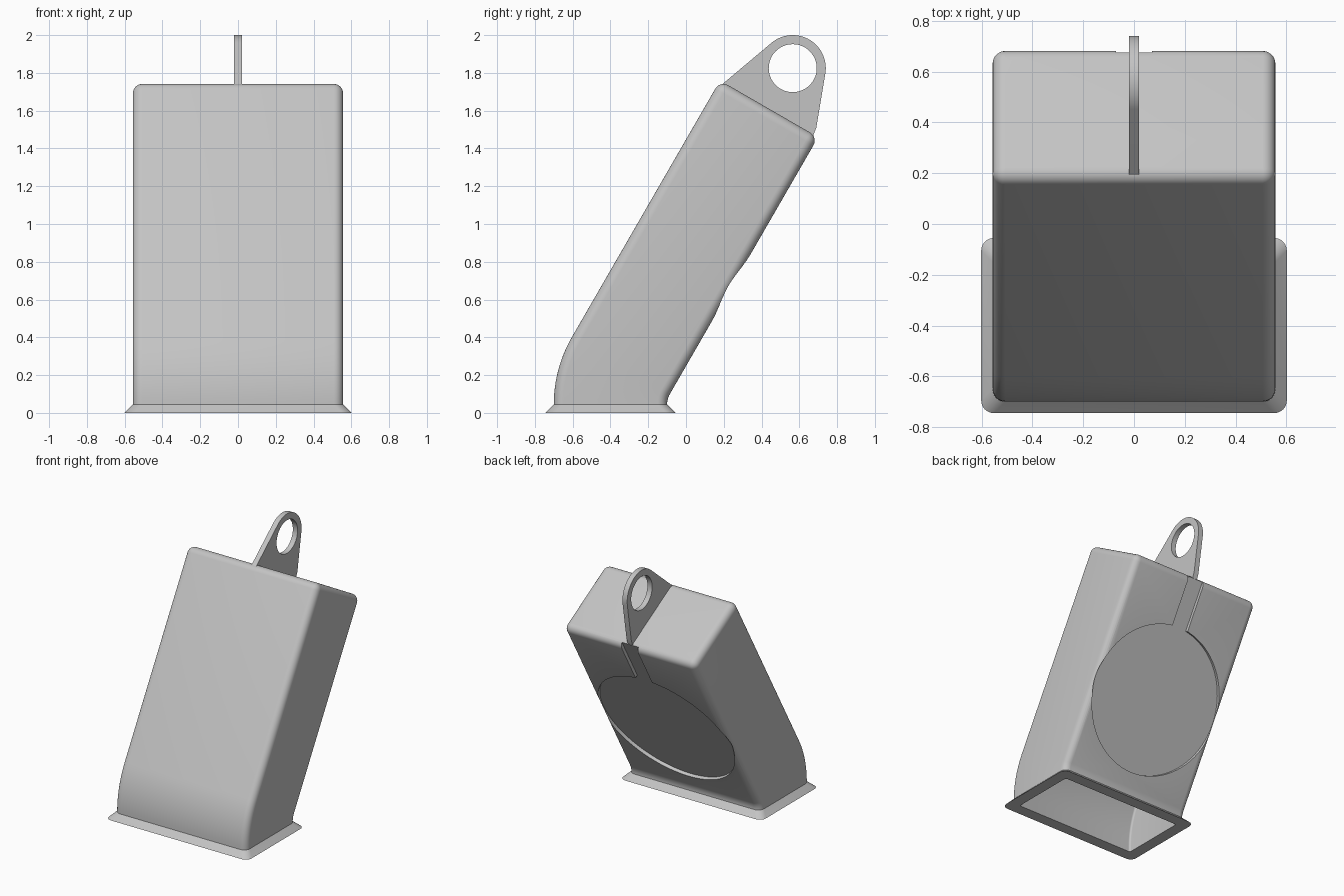
import bpy, bmesh
from math import sin, cos, pi, radians, asin, sqrt
from mathutils import Vector

if "Cube" in bpy.data.objects:
    bpy.data.objects.remove(bpy.data.objects["Cube"], do_unlink=True)

grey = bpy.data.materials.new("plain grey")
grey.use_nodes = True
COLOUR = (0.55, 0.55, 0.55, 1)
grey.diffuse_color = COLOUR
grey.node_tree.nodes["Principled BSDF"].inputs["Base Color"].default_value = COLOUR

HALF_X, HALF_U = 0.557, 0.30       # half width and half depth of the tube
WALL, FILLET, LIP = 0.045, 0.05, 0.045
PIVOT = Vector((0, 0.01, LIP))     # centre of the bend at the foot
MID_U = 0.41                       # distance from the pivot to the tube axis
LEAN = radians(30)
LENGTH = 1.57                      # straight length after the bend
RECESS = 0.025


def finish(name, bm):
    bmesh.ops.recalc_face_normals(bm, faces=bm.faces)
    mesh = bpy.data.meshes.new(name)
    bm.to_mesh(mesh)
    bm.free()
    mesh.materials.append(grey)
    ob = bpy.data.objects.new(name, mesh)
    bpy.context.collection.objects.link(ob)
    return ob


def activate(ob):
    bpy.ops.object.select_all(action='DESELECT')
    ob.select_set(True)
    bpy.context.view_layer.objects.active = ob


def cut(ob, cutter):
    mod = ob.modifiers.new("cut", 'BOOLEAN')
    mod.operation, mod.solver, mod.object = 'DIFFERENCE', 'EXACT', cutter
    activate(ob)
    bpy.ops.object.modifier_apply(modifier=mod.name)
    bpy.data.objects.remove(cutter, do_unlink=True)


def smooth(ob):
    activate(ob)
    bpy.ops.object.shade_smooth_by_angle(angle=radians(32))


def prism(name, points, origin, a, b, low, high):
    """Extrude a flat outline, given along axes a and b, along their normal."""
    bm = bmesh.new()
    n = a.cross(b)
    face = bm.faces.new([bm.verts.new(origin + a * p + b * q + n * low) for p, q in points])
    top = bmesh.ops.extrude_face_region(bm, geom=[face])
    verts = [g for g in top["geom"] if isinstance(g, bmesh.types.BMVert)]
    bmesh.ops.translate(bm, verts=verts, vec=n * (high - low))
    return finish(name, bm)


def arc(cx, cy, r, start, end, steps):
    return [(cx + r * cos(start + (end - start) * i / steps),
             cy + r * sin(start + (end - start) * i / steps)) for i in range(steps + 1)]


def axes(angle):
    """Directions toward the front and along the tube at a bend angle."""
    return Vector((0, -cos(angle), sin(angle))), Vector((0, sin(angle), cos(angle)))


def ring(bm, angle, along, grow, radius):
    """One rounded rectangular section of the tube."""
    front, up = axes(angle)
    hx, hu = HALF_X + grow - radius, HALF_U + grow - radius
    pts = []
    for k, (sx, su) in enumerate(((1, 1), (-1, 1), (-1, -1), (1, -1))):
        pts += arc(sx * hx, su * hu, radius, k * pi / 2, (k + 1) * pi / 2, 6)
    return [bm.verts.new(PIVOT + Vector((x, 0, 0)) + front * (MID_U + u) + up * along)
            for x, u in pts]


# Body: one hollow shell, lofted up the outside and down the inside
bm = bmesh.new()
bend = [LEAN * i / 12 for i in range(13)]
outer = [ring(bm, 0, -LIP, LIP, FILLET)]
outer += [ring(bm, a, 0, 0, FILLET) for a in bend]
for i in range(7):
    t = i / 6 * pi / 2
    e = min(FILLET * (1 - cos(t)), FILLET - 0.001)
    outer.append(ring(bm, LEAN, LENGTH - FILLET + FILLET * sin(t), -e, FILLET - e))
inner = [ring(bm, 0, -LIP, -WALL, 0.015)]
inner += [ring(bm, a, 0, -WALL, 0.015) for a in bend]
inner.append(ring(bm, LEAN, LENGTH - WALL, -WALL, 0.015))
loops = outer[::-1] + inner
for r0, r1 in zip(loops, loops[1:]):
    for i in range(len(r0)):
        j = (i + 1) % len(r0)
        bm.faces.new((r0[i], r0[j], r1[j], r1[i]))
bm.faces.new(outer[-1])
bm.faces.new(inner[-1][::-1])
body = finish("hollow_body", bm)

# Round recess with a slot running up to the top edge of the back
front, up = axes(LEAN)
R, SLOT, CENTRE = 0.545, 0.07, 0.65
gap = asin(SLOT / R)
outline = arc(0, CENTRE, R, pi / 2 + gap, 5 * pi / 2 - gap, 96)
outline += [(SLOT, LENGTH + 0.1), (-SLOT, LENGTH + 0.1)]
back = PIVOT + front * (MID_U - HALF_U)
side = Vector((-1, 0, 0))
if side.cross(up).dot(front) > 0:
    low, high = -0.06, RECESS
else:
    low, high = -RECESS, 0.06
cut(body, prism("recess_cutter", outline, back, side, up, low, high))
smooth(body)

# Hanging lug: a thin plate with tangent sides and a round eye
Y, Z = Vector((0, 1, 0)), Vector((0, 0, 1))
EYE_Y, EYE_Z, EYE_R = 0.565, 1.825, 0.175
lug_outline = [(0.67, 1.46), (0.69, 1.51)]
lug_outline += arc(EYE_Y, EYE_Z, EYE_R, radians(-9.5), radians(130), 40)
lug_outline += [(0.18, 1.73)]
lug = prism("hanging_lug", lug_outline, Vector(), Y, Z, -0.02, 0.02)
eye = arc(EYE_Y, EYE_Z, 0.127, 0, 2 * pi, 64)[:-1]
cut(lug, prism("eye_cutter", eye, Vector(), Y, Z, -0.1, 0.1))
smooth(lug)
